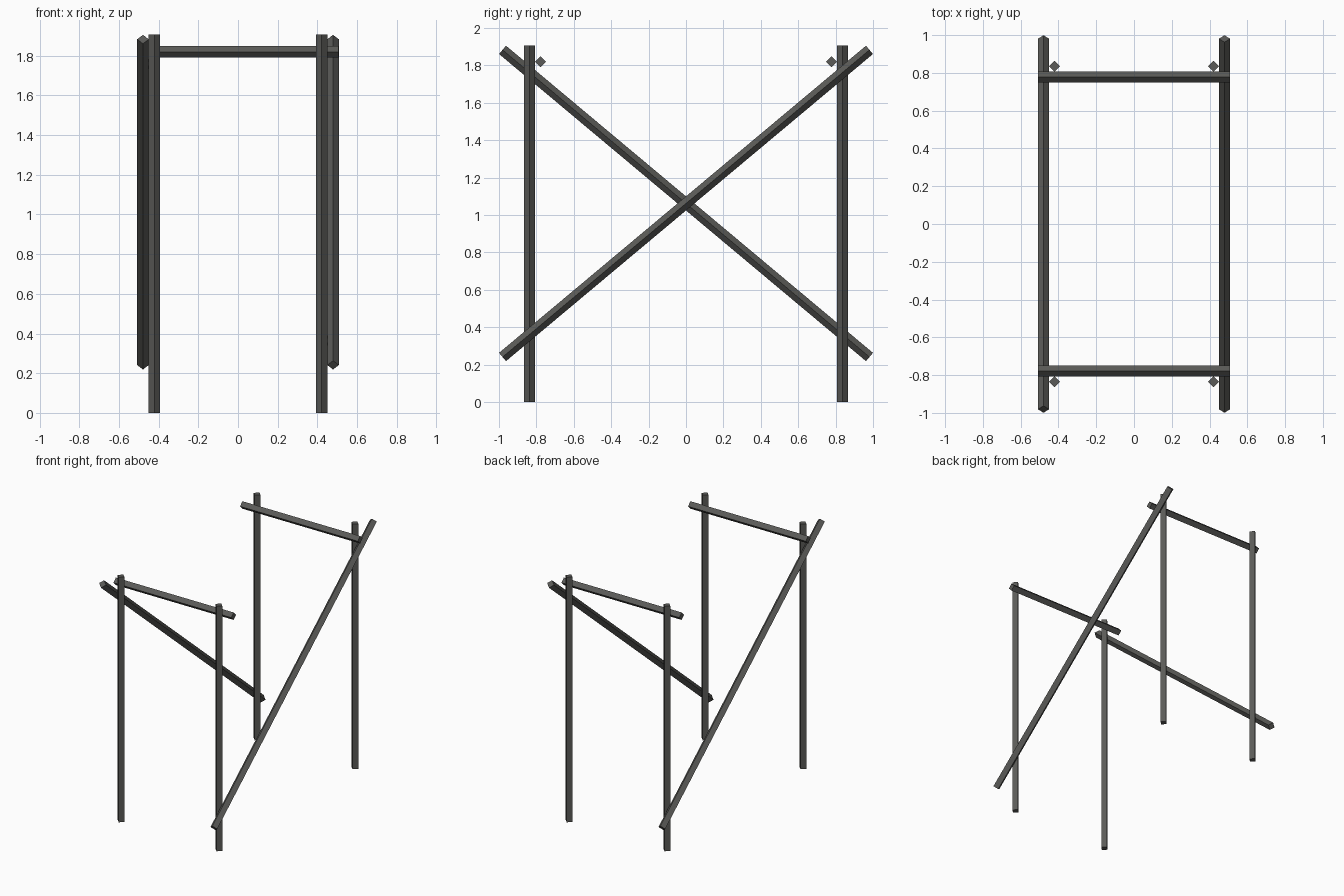
import bpy
from math import sqrt
from mathutils import Vector

if "Cube" in bpy.data.objects:
    bpy.data.objects.remove(bpy.data.objects["Cube"])

R = 0.029  # half diagonal of the square timber

wood = bpy.data.materials.new("dark grey")
wood.diffuse_color = (0.105, 0.105, 0.098, 1)
wood.use_nodes = True
wood.node_tree.nodes["Principled BSDF"].inputs["Base Color"].default_value = wood.diffuse_color


def timber(name, start, end, side):
    """Square timber set on its edge; side is one diagonal of its section."""
    a, b, u = Vector(start), Vector(end), Vector(side)
    v = (b - a).normalized().cross(u)
    ring = [u * R, v * R, -u * R, -v * R]
    verts = [a + p for p in ring] + [b + p for p in ring]
    faces = [(i, (i + 1) % 4, (i + 1) % 4 + 4, i + 4) for i in range(4)]
    faces += [(3, 2, 1, 0), (4, 5, 6, 7)]
    mesh = bpy.data.meshes.new(name)
    mesh.from_pydata(verts, [], faces)
    mesh.materials.append(wood)
    obj = bpy.data.objects.new(name, mesh)
    bpy.context.collection.objects.link(obj)


X, Y, TOP = 0.421, 0.836, 1.906

for sy, end in ((-1, "front"), (1, "back")):
    # Upright posts
    for sx, side in ((-1, "left"), (1, "right")):
        timber(f"{end}_{side}_post", (sx * X, sy * Y, 0), (sx * X, sy * Y, TOP), (1, 0, 0))
    # Top rail on the inner face of the posts
    y = sy * (Y - 2 * R)
    timber(f"{end}_top_rail", (-0.507, y, 1.819), (0.507, y, 1.819), (0, 1, 0))

# Diagonal braces outside the posts, crossing in opposite directions
for s, side in ((-1, "left"), (1, "right")):
    x = s * (X + 2 * R)
    timber(f"{side}_brace", (x, -s * 0.981, 0.241), (x, s * 0.981, 1.883), (1, 0, 0))
